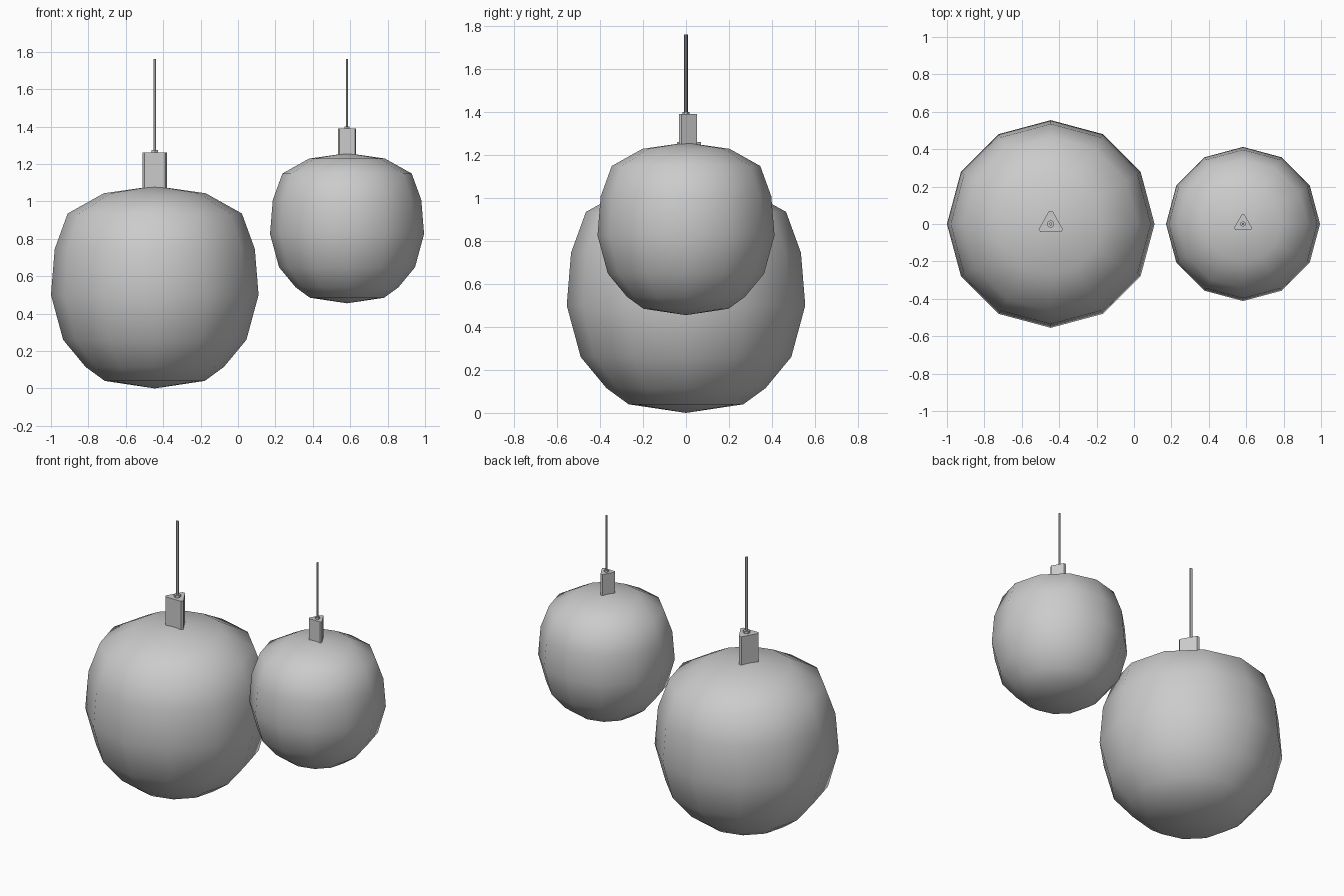
import bpy, bmesh
from math import cos, sin, tau, radians

if "Cube" in bpy.data.objects:
    bpy.data.objects.remove(bpy.data.objects["Cube"])

# Globe profile (radius, height) of the large lamp
GLOBE = [(0, 0), (.267, .04), (.37, .115), (.49, .26), (.555, .5),
         (.535, .745), (.466, .935), (.273, 1.043), (0, 1.082)]
TOP = 1.76


def ring(r, n, start=0):
    return [(r * cos(start + tau * i / n), r * sin(start + tau * i / n)) for i in range(n)]


def finish(name, bm, x, angle):
    bmesh.ops.recalc_face_normals(bm, faces=bm.faces)
    me = bpy.data.meshes.new(name)
    bm.to_mesh(me)
    bm.free()
    ob = bpy.data.objects.new(name, me)
    ob.location.x = x
    bpy.context.collection.objects.link(ob)
    bpy.ops.object.select_all(action='DESELECT')
    ob.select_set(True)
    bpy.context.view_layer.objects.active = ob
    bpy.ops.object.shade_smooth_by_angle(angle=radians(angle))
    return ob


def prism(name, outline, z0, z1, x):
    bm = bmesh.new()
    face = bm.faces.new([bm.verts.new((px, py, z0)) for px, py in outline])
    ext = bmesh.ops.extrude_face_region(bm, geom=[face], use_keep_orig=True)
    for v in ext['geom']:
        if isinstance(v, bmesh.types.BMVert):
            v.co.z = z1
    finish(name, bm, x, 30)


def globe(name, x, z, s):
    bm = bmesh.new()
    verts = [bm.verts.new((r * s, 0, z + h * s)) for r, h in GLOBE]
    edges = [bm.edges.new(p) for p in zip(verts, verts[1:])]
    bmesh.ops.spin(bm, geom=verts + edges, cent=(0, 0, 0), axis=(0, 0, 1),
                   angle=tau, steps=12, use_duplicate=False)
    bmesh.ops.remove_doubles(bm, verts=bm.verts, dist=.0005)
    finish(name, bm, x, 60)


def pendant(prefix, x, z, s):
    globe(prefix + "_globe", x, z, s)
    # Triangular socket with blunted corners
    tri = [(.065, -.029), (.01, .069), (-.01, .069),
           (-.065, -.029), (-.056, -.043), (.056, -.043)]
    prism(prefix + "_socket", [(a * s, b * s) for a, b in tri],
          z + 1.068 * s, z + 1.26 * s, x)
    # Cord collar and hanging cord
    prism(prefix + "_collar", ring(.021 * s, 6, tau / 4), z + 1.258 * s, z + 1.275 * s, x)
    prism(prefix + "_cord", ring(.009 * s, 6, tau / 4), z + 1.27 * s, TOP, x)


pendant("large", -.445, 0, 1)
pendant("small", .583, .455, .742)
